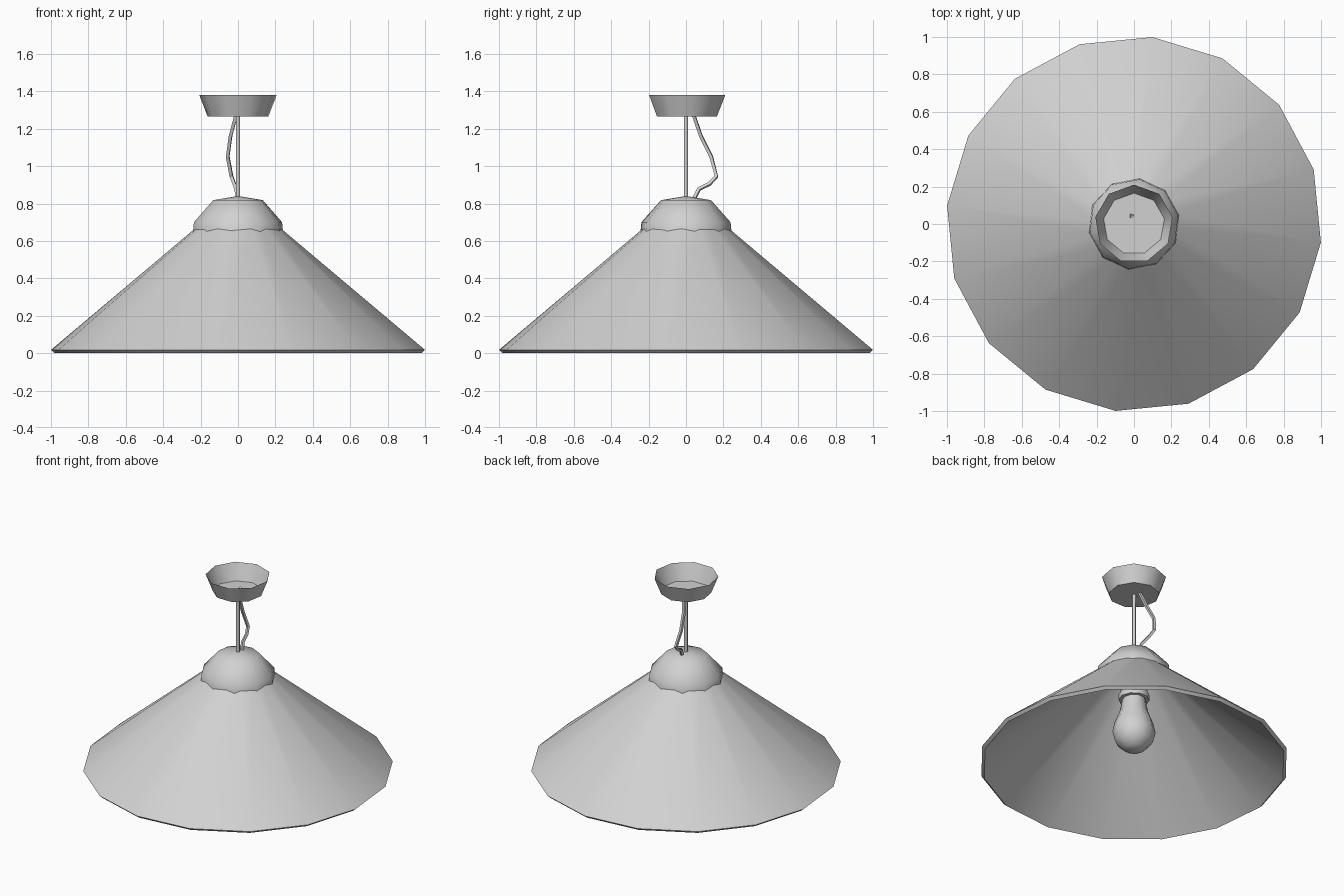
import bpy
import bmesh
from math import cos, sin, pi, radians

cube = bpy.data.objects.get("Cube")
if cube:
    bpy.data.objects.remove(cube, do_unlink=True)

GREY = (0.64, 0.64, 0.64, 1)
grey = bpy.data.materials.new("light grey")
grey.use_nodes = True
grey.diffuse_color = GREY
grey.node_tree.nodes["Principled BSDF"].inputs["Base Color"].default_value = GREY


def finish(obj):
    """Shade an object smoothly, keeping its hard rims."""
    bpy.ops.object.select_all(action="DESELECT")
    obj.select_set(True)
    bpy.context.view_layer.objects.active = obj
    bpy.ops.object.shade_smooth_by_angle(angle=radians(50))


def lathe(name, profile, sides, turn=0.0):
    """Spin a (radius, height) profile about z; radius 0 makes a pole."""
    bm = bmesh.new()
    rings = []
    for r, z in profile:
        if r == 0:
            rings.append([bm.verts.new((0, 0, z))] * sides)
        else:
            angles = [radians(turn) + 2 * pi * i / sides for i in range(sides)]
            rings.append([bm.verts.new((r * cos(a), r * sin(a), z)) for a in angles])
    for low, high in zip(rings, rings[1:]):
        for i in range(sides):
            j = (i + 1) % sides
            corners = dict.fromkeys((low[i], low[j], high[j], high[i]))
            bm.faces.new(list(corners))
    mesh = bpy.data.meshes.new(name)
    bm.to_mesh(mesh)
    bm.free()
    mesh.materials.append(grey)
    obj = bpy.data.objects.new(name, mesh)
    bpy.context.collection.objects.link(obj)
    finish(obj)
    return obj


# Wide conical shade: thin shell with an angled rim
shade_profile = [(0.2, 0.665), (0.985, 0), (1.004, 0.018), (0.2, 0.692), (0.2, 0.665)]
lathe("shade", shade_profile, 16, -5.625)

# Domed cap covering the top of the shade
cap_profile = [(0.245, 0.65), (0.24, 0.7), (0.135, 0.818), (0, 0.84)]
lathe("shade_cap", cap_profile, 10, 11)

# Ceiling canopy: open cup
lathe("ceiling_canopy", [(0, 1.265), (0.165, 1.265), (0.21, 1.38)], 9, 90)

# Hanging rod
lathe("hanging_rod", [(0, 0.82), (0.012, 0.82), (0.012, 1.268), (0, 1.268)], 8)

# Bulb socket with a lower collar
socket_profile = [(0, 0.48), (0.1, 0.48), (0.1, 0.52), (0.088, 0.52), (0.088, 0.78), (0, 0.78)]
lathe("bulb_socket", socket_profile, 10)

# Light bulb
bulb_profile = [(0, 0.1), (0.07, 0.118), (0.122, 0.17), (0.14, 0.24),
                (0.125, 0.31), (0.09, 0.4), (0.075, 0.49)]
lathe("light_bulb", bulb_profile, 10)

# Slack power cord
path = [(-0.01, 0.04, 1.275), (-0.04, 0.08, 1.16), (-0.055, 0.135, 1.05),
        (-0.035, 0.163, 0.945), (-0.02, 0.125, 0.905), (-0.01, 0.07, 0.878),
        (0, 0.045, 0.83)]
curve = bpy.data.curves.new("power_cord", "CURVE")
curve.dimensions = "3D"
curve.bevel_depth = 0.012
curve.bevel_resolution = 0
curve.use_fill_caps = True
spline = curve.splines.new("POLY")
spline.points.add(len(path) - 1)
for point, co in zip(spline.points, path):
    point.co = (*co, 1)
curve.materials.append(grey)
cord = bpy.data.objects.new("power_cord", curve)
bpy.context.collection.objects.link(cord)
bpy.ops.object.select_all(action="DESELECT")
cord.select_set(True)
bpy.context.view_layer.objects.active = cord
bpy.ops.object.convert(target="MESH")
finish(bpy.context.object)
